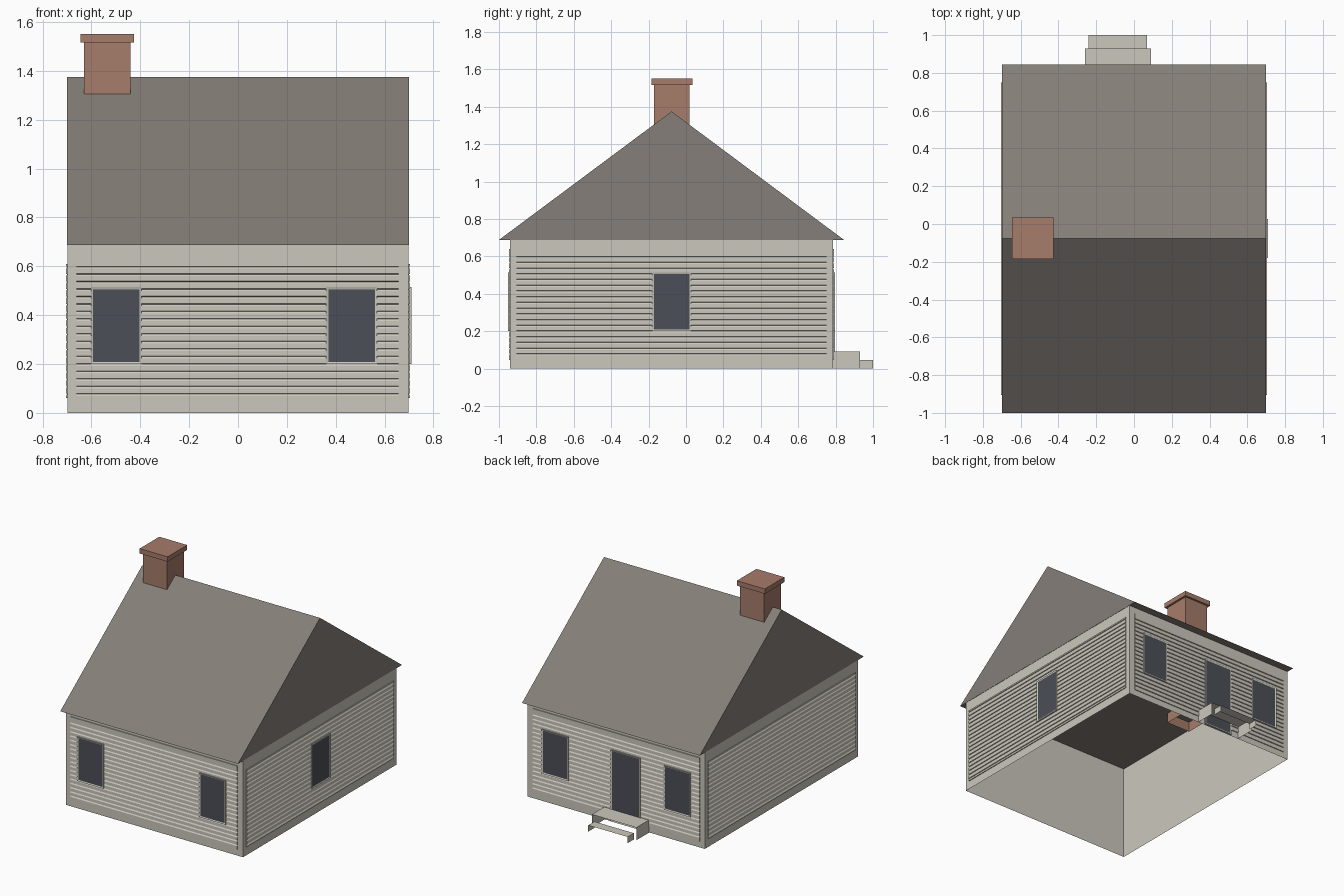
import bpy, bmesh
from math import radians
from mathutils import Matrix, Vector

if "Cube" in bpy.data.objects:
    bpy.data.objects.remove(bpy.data.objects["Cube"], do_unlink=True)


def material(name, r, g, b):
    m = bpy.data.materials.new(name)
    m.use_nodes = True
    m.diffuse_color = (r, g, b, 1)
    node = next(n for n in m.node_tree.nodes if n.type == "BSDF_PRINCIPLED")
    node.inputs["Base Color"].default_value = (r, g, b, 1)
    return m


CREAM = material("cream paint", 0.60, 0.575, 0.51)
ROOF = material("grey shingle", 0.235, 0.21, 0.19)
BRICK = material("red brick", 0.38, 0.20, 0.145)
GLASS = material("dark glass", 0.07, 0.078, 0.095)


def finish(name, bm, mats, matrix=Matrix()):
    bmesh.ops.recalc_face_normals(bm, faces=bm.faces)
    bm.transform(matrix)
    mesh = bpy.data.meshes.new(name)
    bm.to_mesh(mesh)
    bm.free()
    for m in mats:
        mesh.materials.append(m)
    ob = bpy.data.objects.new(name, mesh)
    bpy.context.collection.objects.link(ob)
    return ob


def add_box(bm, lo, hi, open_sides=()):
    """Box between two corners, leaving out faces that point along open_sides."""
    lo, hi = Vector(lo), Vector(hi)
    geom = bmesh.ops.create_cube(bm, size=1)
    size = hi - lo
    for v in geom["verts"]:
        v.co = (lo + hi) / 2 + Vector([c * s for c, s in zip(v.co, size)])
    faces = {f for v in geom["verts"] for f in v.link_faces}
    bmesh.ops.recalc_face_normals(bm, faces=list(faces))
    gone = [f for f in faces
            if any(f.normal.dot(Vector(d)) > 0.9 for d in open_sides)]
    bmesh.ops.delete(bm, geom=gone, context="FACES")


def add_prism(bm, profile, x0, x1):
    """Extrude a closed (y, z) profile from x0 to x1."""
    face = bm.faces.new([bm.verts.new((x0, y, z)) for y, z in profile])
    out = bmesh.ops.extrude_face_region(bm, geom=[face], use_keep_orig=True)
    for v in out["geom"]:
        if isinstance(v, bmesh.types.BMVert):
            v.co.x = x1


DOWN, UP, BACK, FRONT = (0, 0, -1), (0, 0, 1), (0, 1, 0), (0, -1, 0)
HALF, Y0, Y1, EAVE = 0.698, -0.94, 0.785, 0.69

# Walls: an open shell under the roof
bm = bmesh.new()
add_box(bm, (-HALF, Y0, 0), (HALF, Y1, EAVE), (UP, DOWN))
finish("walls", bm, [CREAM])

# Gable roof with closed underside
bm = bmesh.new()
add_prism(bm, [(-1, 0.688), (0.845, 0.688), (-0.077, 1.375)], -0.7, 0.7)
finish("roof", bm, [ROOF])

# Chimney, open below, with a wider cap
bm = bmesh.new()
add_box(bm, (-0.63, -0.17, 0.615), (-0.44, 0.02, 1.515), (DOWN,))
finish("chimney", bm, [BRICK])
bm = bmesh.new()
add_box(bm, (-0.645, -0.185, 1.515), (-0.425, 0.035, 1.55))
finish("chimney_cap", bm, [BRICK])


# Each wall has a frame where local x runs along it and local -y points out
def wall_frame(x, y, turn):
    return Matrix.Translation((x, y, 0)) @ Matrix.Rotation(radians(turn), 4, "Z")


WALLS = {
    "front": wall_frame(0, Y0, 0),
    "left": wall_frame(HALF, 0, 90),
    "back": wall_frame(0, Y1, 180),
    "right": wall_frame(-HALF, 0, -90),
}


# Clapboard siding: one panel per wall with evenly spaced V grooves
def siding(wall, u0, u1, bottom, top, grooves=18, first=0.075, last=0.595):
    face, deep, half = -0.006, -0.001, 0.005
    profile = [(0, bottom), (face, bottom)]
    for i in range(grooves):
        z = first + (last - first) * i / (grooves - 1)
        profile += [(face, z - half), (deep, z + half * 0.5), (face, z + half)]
    profile += [(face, top), (0, top)]
    bm = bmesh.new()
    add_prism(bm, profile, u0, u1)
    finish(wall + "_siding", bm, [CREAM], WALLS[wall])


siding("front", -0.66, 0.656, 0.045, 0.64)
siding("back", -0.656, 0.66, 0.045, 0.64)
siding("left", -0.905, 0.75, 0.06, 0.61)
siding("right", -0.75, 0.905, 0.06, 0.61)


# Windows and door: a framed plate whose inset face is the dark pane
def opening(name, wall, u, width, z0, z1):
    bm = bmesh.new()
    add_box(bm, (u - width / 2, -0.012, z0), (u + width / 2, 0, z1), (BACK,))
    bm.normal_update()
    pane = [f for f in bm.faces if f.normal.y < -0.9]
    bmesh.ops.inset_region(bm, faces=pane, thickness=0.013)
    for f in pane:
        f.material_index = 1
        for v in f.verts:
            v.co.y += 0.003
    finish(name, bm, [CREAM, GLASS], WALLS[wall])


SILL, HEAD, WIDTH = 0.20, 0.515, 0.208
opening("front_window_right", "front", -0.498, WIDTH, SILL, HEAD)
opening("front_window_left", "front", 0.465, WIDTH, SILL, HEAD)
opening("side_window", "left", -0.077, WIDTH, SILL, HEAD)
opening("back_window_left", "back", -0.475, WIDTH, SILL, HEAD)
opening("back_window_right", "back", 0.487, WIDTH, SILL, HEAD)
opening("back_door", "back", 0.08, 0.23, 0.005, HEAD)

# Back steps: treads with side panels, open at front, back and below
for name, x0, x1, y0, y1, top in (("upper_step", -0.26, 0.09, Y1, 0.93, 0.09),
                                  ("lower_step", -0.24, 0.07, 0.93, 1.0, 0.045)):
    bm = bmesh.new()
    add_box(bm, (x0, y0, 0), (x1, y1, top), (DOWN, FRONT, BACK))
    finish(name, bm, [CREAM])
